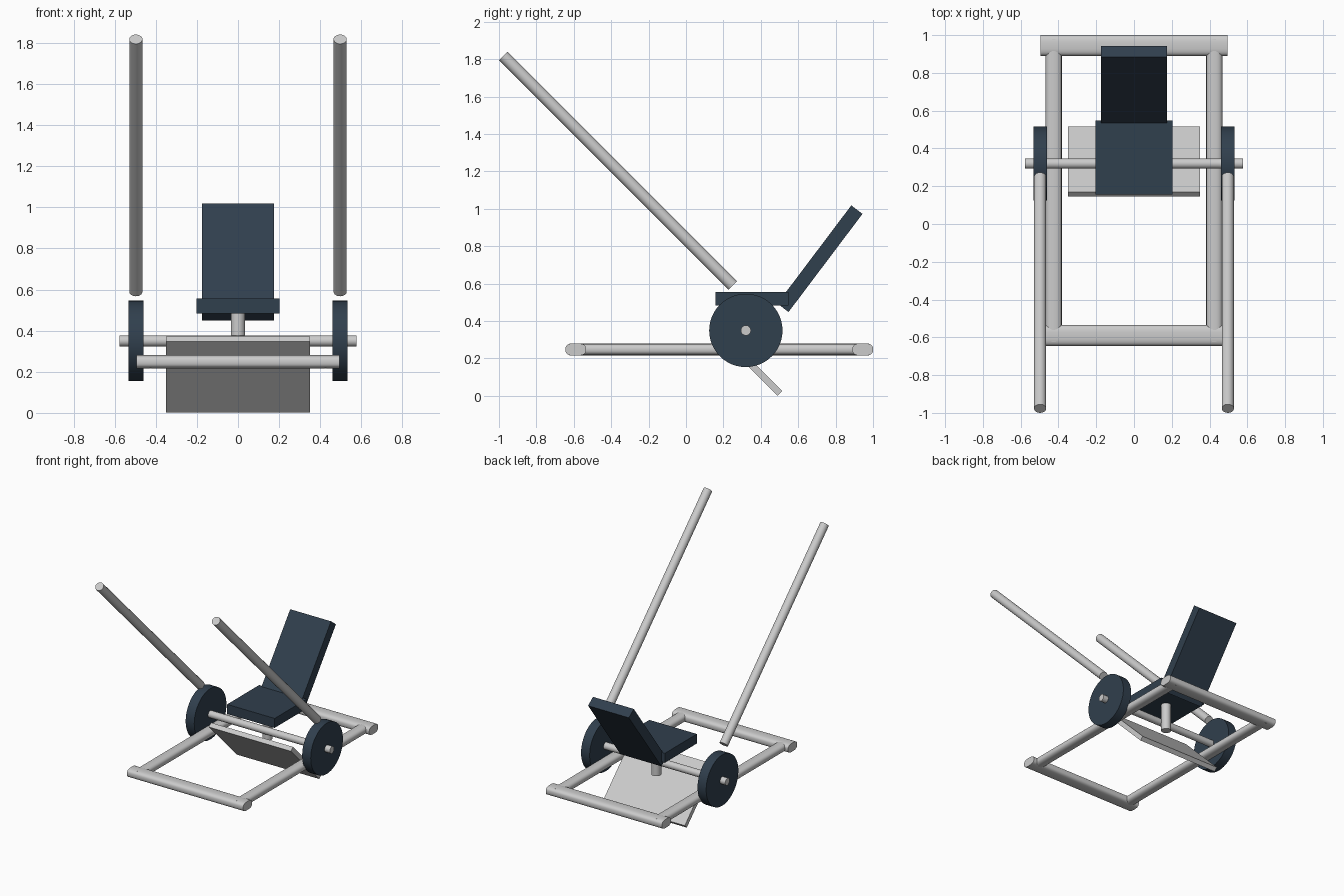
import bpy, bmesh, math
from mathutils import Vector, Matrix

if "Cube" in bpy.data.objects:
    bpy.data.objects.remove(bpy.data.objects["Cube"])

dark = bpy.data.materials.new("dark_blue")
dark.diffuse_color = (0.03, 0.05, 0.075, 1)
dark.use_nodes = True
dark.node_tree.nodes["Principled BSDF"].inputs["Base Color"].default_value = dark.diffuse_color


def finish(bm, name, mat=None, smooth=True):
    bmesh.ops.recalc_face_normals(bm, faces=bm.faces)
    me = bpy.data.meshes.new(name)
    bm.to_mesh(me)
    bm.free()
    ob = bpy.data.objects.new(name, me)
    bpy.context.collection.objects.link(ob)
    if mat:
        me.materials.append(mat)
    if smooth:
        bpy.ops.object.select_all(action='DESELECT')
        ob.select_set(True)
        bpy.context.view_layer.objects.active = ob
        bpy.ops.object.shade_smooth_by_angle(angle=math.radians(40))
    return ob


def rod(name, a, b, r, mat=None, segs=32):
    a, b = Vector(a), Vector(b)
    rot = (b - a).to_track_quat('Z', 'Y').to_matrix().to_4x4()
    bm = bmesh.new()
    bmesh.ops.create_cone(bm, cap_ends=True, segments=segs, radius1=r, radius2=r,
                          depth=(b - a).length,
                          matrix=Matrix.Translation((a + b) / 2) @ rot)
    return finish(bm, name, mat)


def slab(name, centre, size, tilt=0, mat=None):
    bm = bmesh.new()
    bmesh.ops.create_cube(bm, size=1, matrix=Matrix.Translation(centre)
                          @ Matrix.Rotation(math.radians(tilt), 4, 'X')
                          @ Matrix.Diagonal((*size, 1)))
    return finish(bm, name, mat, False)


def tube(name, centre, length, w, h, axis, power):
    # flattened tube with a rounded section, running along x or y
    bm = bmesh.new()
    ring = []
    for i in range(32):
        t = 2 * math.pi * i / 32
        c, s = math.cos(t), math.sin(t)
        u = math.copysign(abs(c) ** power, c) * w / 2
        v = math.copysign(abs(s) ** power, s) * h / 2
        off = (-length / 2, u, v) if axis == 'X' else (u, -length / 2, v)
        ring.append(bm.verts.new(Vector(centre) + Vector(off)))
    face = bm.faces.new(ring)
    ext = bmesh.ops.extrude_face_region(bm, geom=[face], use_keep_orig=True)
    step = (length, 0, 0) if axis == 'X' else (0, length, 0)
    bmesh.ops.translate(bm, vec=step, verts=[g for g in ext['geom']
                                             if isinstance(g, bmesh.types.BMVert)])
    return finish(bm, name)


# ground frame
tube("front_crossbar", (0, -0.59, 0.248), 0.99, 0.11, 0.066, 'X', 0.7)
tube("back_crossbar", (0, 0.945, 0.248), 0.99, 0.11, 0.066, 'X', 0.7)

for side, s in (("left", -1), ("right", 1)):
    tube(side + "_rail", (0.425 * s, 0.178, 0.248), 1.6, 0.085, 0.062, 'Y', 0.8)
    # wheels and push handles
    rod(side + "_wheel", (0.46 * s, 0.32, 0.35), (0.533 * s, 0.32, 0.35), 0.196, dark, 48)
    rod(side + "_handle", (0.497 * s, 0.25, 0.59), (0.497 * s, -0.977, 1.818), 0.032)

# axle, foot plate and seat post
rod("axle", (-0.577, 0.32, 0.35), (0.577, 0.32, 0.35), 0.027)
slab("foot_plate", (0, 0.33, 0.186), (0.70, 0.488, 0.035), -45)
rod("seat_post", (0, 0.36, 0.27), (0, 0.36, 0.50), 0.035)

# seat
slab("seat", (0, 0.352, 0.519), (0.405, 0.39, 0.073), 0, dark)
slab("backrest", (0, 0.716, 0.7335), (0.348, 0.075, 0.657), -37, dark)
